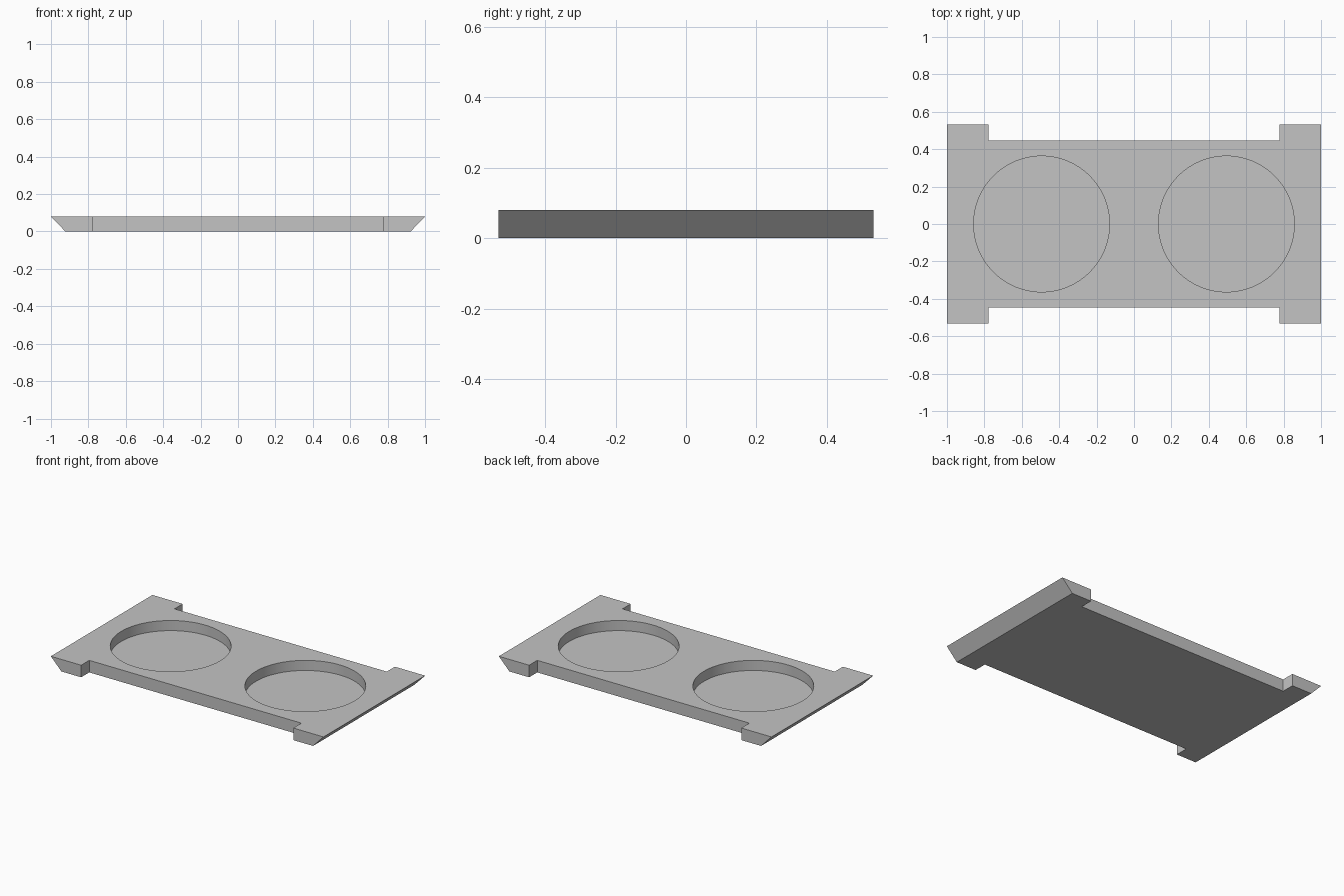
import bpy
import bmesh

cube = bpy.data.objects.get("Cube")
if cube:
    bpy.data.objects.remove(cube, do_unlink=True)

HEIGHT = 0.08
FLOOR = 0.013              # thickness left under the recesses
HALF_X, HALF_Y = 1.0, 0.532
BOTTOM_X = 0.923           # ends slope inward towards the base
NOTCH_X, NOTCH_Y = 0.778, 0.447
RECESS_X, RECESS_R = 0.494, 0.363

grey = bpy.data.materials.new("plain grey")
grey.use_nodes = True
colour = (0.55, 0.55, 0.55, 1)
grey.diffuse_color = colour
grey.node_tree.nodes["Principled BSDF"].inputs["Base Color"].default_value = colour

# Plate: notched outline extruded upward, with the base narrowed at both ends
quarter = [(HALF_X, NOTCH_Y), (HALF_X, HALF_Y), (NOTCH_X, HALF_Y), (NOTCH_X, NOTCH_Y)]
quarter = quarter[1:]
half = quarter + [(-x, y) for x, y in reversed(quarter)]
outline = half + [(-x, -y) for x, y in half]

bm = bmesh.new()
base = bm.faces.new([bm.verts.new((x, y, 0)) for x, y in outline])
result = bmesh.ops.extrude_face_region(bm, geom=[base], use_keep_orig=True)
top = [v for v in result["geom"] if isinstance(v, bmesh.types.BMVert)]
bmesh.ops.translate(bm, verts=top, vec=(0, 0, HEIGHT))
for v in bm.verts:
    if v.co.z < HEIGHT / 2 and abs(v.co.x) > BOTTOM_X:
        v.co.x = BOTTOM_X if v.co.x > 0 else -BOTTOM_X
bmesh.ops.recalc_face_normals(bm, faces=bm.faces)
mesh = bpy.data.meshes.new("plate")
bm.to_mesh(mesh)
bm.free()
mesh.materials.append(grey)
plate = bpy.data.objects.new("plate", mesh)
bpy.context.collection.objects.link(plate)

# Two round recesses cut from the top
for name, side in (("left", 1), ("right", -1)):
    bpy.ops.mesh.primitive_cylinder_add(vertices=96, radius=RECESS_R, depth=0.2,
                                        location=(side * RECESS_X, 0, FLOOR + 0.1))
    cutter = bpy.context.object
    cutter.name = name + "_recess_cutter"
    cutter.hide_render = True
    cutter.data.materials.append(grey)
    cut = plate.modifiers.new(name + " recess", "BOOLEAN")
    cut.operation = "DIFFERENCE"
    cut.solver = "EXACT"
    cut.object = cutter
    bpy.ops.object.select_all(action="DESELECT")
    plate.select_set(True)
    bpy.context.view_layer.objects.active = plate
    bpy.ops.object.modifier_apply(modifier=cut.name)
    bpy.data.objects.remove(cutter, do_unlink=True)

# Smooth recess walls, sharp plate edges
bpy.ops.object.shade_smooth_by_angle()
